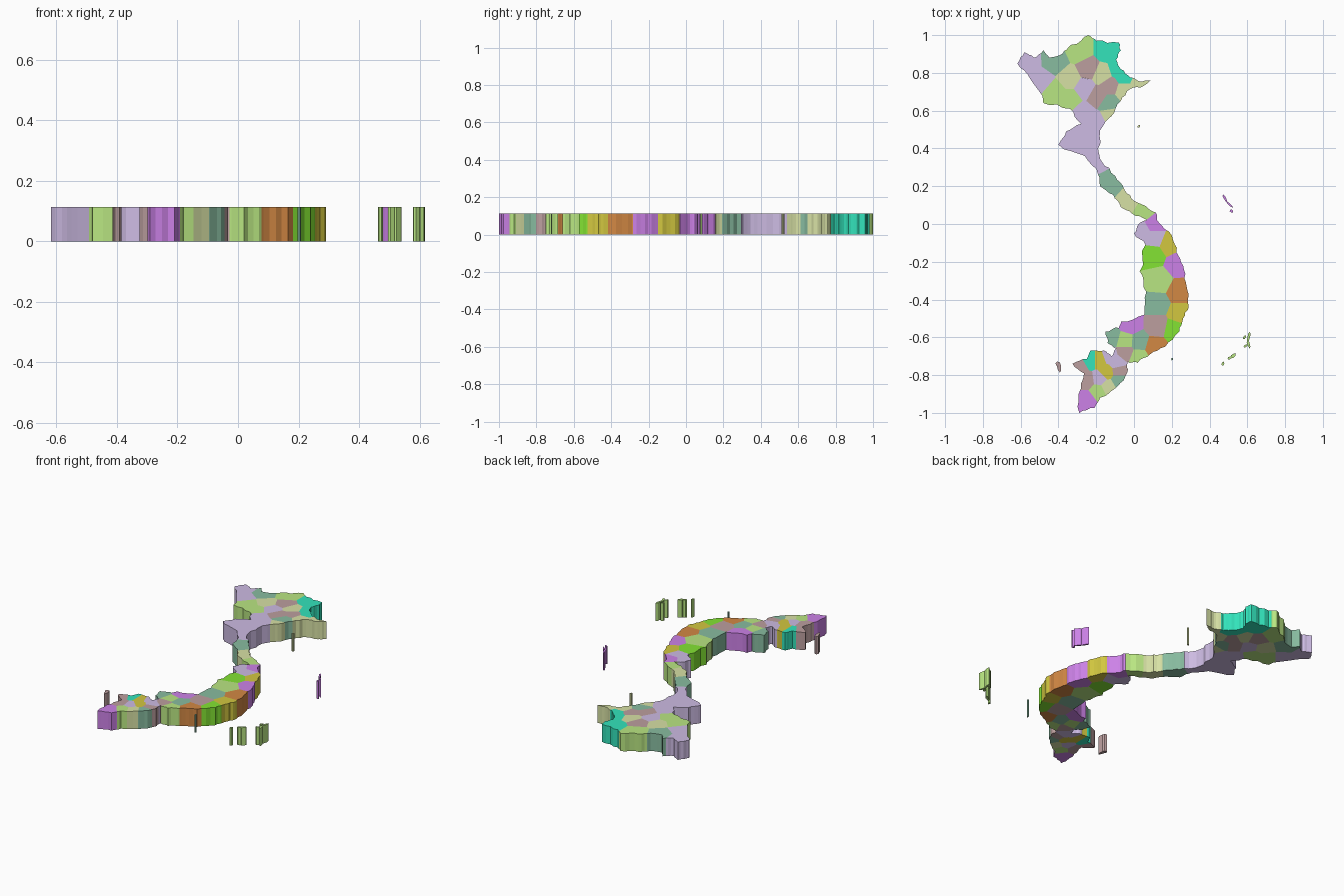
import bpy, bmesh, random
from mathutils import Vector

if "Cube" in bpy.data.objects:
    bpy.data.objects.remove(bpy.data.objects["Cube"])

random.seed(4)
HEIGHT = 0.113

# ---------- ten flat colours ----------
COLOURS = {
    "lavender": "CDBBE3", "light_green": "B9E682", "sage": "88BCA0", "khaki": "D7E1A5",
    "teal": "33E3BB", "mauve": "BC9F9F", "purple": "CD82E8", "lime": "83E333",
    "ochre": "D28844", "mustard": "D2C740",
}


def linear(h):
    c = int(h, 16) / 255
    return c / 12.92 if c <= 0.04045 else ((c + 0.055) / 1.055) ** 2.4


MATS = {}
for name, h in COLOURS.items():
    m = bpy.data.materials.new(name)
    m.diffuse_color = (linear(h[0:2]), linear(h[2:4]), linear(h[4:6]), 1)
    m.use_nodes = True
    m.node_tree.nodes["Principled BSDF"].inputs["Base Color"].default_value = m.diffuse_color
    MATS[name] = m

# ---------- mainland outline, clockwise from the north tip ----------
OUTLINE = [
    (-.24, 1), (-.20, .97), (-.08, .96), (-.07, .92), (-.095, .87), (-.07, .82), (-.02, .775),
    (.03, .755), (.09, .76), (.05, .73), (-.02, .715), (-.07, .65), (-.12, .57), (-.16, .525),
    (-.19, .40), (-.17, .33), (-.10, .255), (-.05, .18), (.005, .12), (.115, .06), (.13, .01),
    (.20, -.06), (.225, -.15), (.26, -.22), (.275, -.31), (.29, -.44), (.26, -.50), (.24, -.57),
    (.165, -.65), (.085, -.69), (.02, -.735), (-.035, -.73), (-.035, -.785), (-.07, -.84),
    (-.18, -.92), (-.21, -.975), (-.29, -1), (-.28, -.87), (-.265, -.79), (-.325, -.74),
    (-.25, -.715), (-.23, -.67), (-.16, -.67), (-.12, -.70), (-.095, -.66), (-.14, -.63),
    (-.15, -.57), (-.08, -.55), (-.07, -.515), (.055, -.48), (.065, -.36), (.03, -.25),
    (.06, -.11), (.00, -.05), (.025, 0), (.07, .02), (-.01, .055), (-.07, .09), (-.11, .155),
    (-.18, .20), (-.19, .26), (-.26, .36), (-.40, .42), (-.36, .49), (-.28, .53), (-.34, .61),
    (-.48, .64), (-.55, .77), (-.618, .85), (-.58, .91), (-.53, .88), (-.48, .92), (-.45, .88),
    (-.38, .90), (-.33, .95),
]

# ---------- province centres for each colour ----------
CENTRES = {
    "lavender": [(-.56, .85), (-.49, .76), (-.26, .72), (-.27, .585), (-.26, .45), (-.20, .535),
                 (-.2, .34), (.04, -.04), (.11, -.075), (-.13, -.70), (-.09, -.735), (-.18, -.82)],
    "light_green": [(-.42, .70), (-.34, .66), (-.29, .92), (.055, .07), (.13, -.30),
                    (-.045, -.62), (.02, -.705), (-.19, -.885)],
    "sage": [(-.42, .86), (-.13, .64), (-.13, .21), (.12, -.425), (-.12, -.60), (.025, -.625),
             (-.08, -.825)],
    "khaki": [(-.34, .77), (-.17, .79), (.03, .75), (-.05, .705), (-.12, .575), (-.03, .12),
              (-.14, -.86)],
    "teal": [(-.14, .92), (-.08, .82), (-.05, .785)],
    "mauve": [(-.24, .82), (-.13, .73), (-.19, .68), (.12, -.54), (-.045, -.68), (-.29, -.755),
              (-.25, -.83), (-.08, -.78)],
    "purple": [(.11, 0), (.235, -.21), (-.02, -.535), (-.25, -.93)],
    "lime": [(.10, -.16), (.215, -.56)],
    "ochre": [(.245, -.36), (.11, -.65)],
    "mustard": [(.185, -.105), (.245, -.475), (-.185, -.72), (-.145, -.785)],
}
CENTRES["teal"].append((-.23, -.72))


def roughen(pts, amount):
    """Add a slightly displaced point in the middle of each coast edge."""
    out = []
    for a, b in zip(pts, pts[1:] + pts[:1]):
        a, b = Vector(a), Vector(b)
        d = b - a
        out += [a, (a + b) / 2 + Vector((-d.y, d.x)) * random.uniform(-amount, amount)]
    return out


def flat_shape(pts):
    bm = bmesh.new()
    f = bm.faces.new([bm.verts.new((p[0], p[1], 0)) for p in pts])
    f.normal_update()
    if f.normal.z < 0:
        f.normal_flip()
    bmesh.ops.triangulate(bm, faces=bm.faces[:])
    return bm


def raise_block(bm, name, colour):
    """Merge the flat triangles and extrude them to a solid block."""
    bmesh.ops.dissolve_limit(bm, angle_limit=0.001, verts=bm.verts[:], edges=bm.edges[:])
    r = bmesh.ops.extrude_face_region(bm, geom=bm.faces[:])
    top = [g for g in r["geom"] if isinstance(g, bmesh.types.BMVert)]
    bmesh.ops.translate(bm, verts=top, vec=(0, 0, HEIGHT))
    bmesh.ops.recalc_face_normals(bm, faces=bm.faces[:])
    me = bpy.data.meshes.new(name)
    bm.to_mesh(me)
    bm.free()
    me.materials.append(MATS[colour])
    bpy.context.collection.objects.link(bpy.data.objects.new(name, me))


# ---------- provinces: the land cut halfway between neighbouring centres ----------
land = flat_shape(roughen(roughen(OUTLINE, 0.07), 0.16))
seeds = [(Vector((x, y, 0)), c) for c, pts in CENTRES.items() for x, y in pts]
for p, colour in seeds:
    bm = land.copy()
    for q, other in sorted(seeds, key=lambda s: (s[0] - p).length):
        if q == p or not bm.faces:
            continue
        bmesh.ops.bisect_plane(bm, geom=bm.verts[:] + bm.edges[:] + bm.faces[:], dist=1e-6,
                               plane_co=(p + q) / 2, plane_no=(q - p).normalized(),
                               clear_outer=True)
    if bm.faces:
        raise_block(bm, colour + "_province", colour)
    else:
        bm.free()
land.free()

# ---------- islands: slivers from start to end with a width ----------
ISLANDS = [
    ("purple", (.47, .157), (.495, .11), .012), ("purple", (.49, .118), (.525, .085), .010),
    ("purple", (.508, .075), (.524, .062), .014),
    ("light_green", (.614, -.57), (.600, -.63), .014),
    ("light_green", (.600, -.615), (.614, -.66), .014),
    ("light_green", (.578, -.608), (.594, -.590), .012),
    ("light_green", (.580, -.652), (.602, -.638), .013),
    ("light_green", (.512, -.708), (.54, -.685), .018),
    ("light_green", (.495, -.715), (.52, -.703), .014),
    ("light_green", (.466, -.75), (.476, -.728), .014),
    ("mauve", (-.415, -.738), (-.388, -.742), .022), ("mauve", (-.400, -.735), (-.392, -.787), .022),
    ("sage", (.196, -.715), (.208, -.715), .014), ("khaki", (.02, .52), (.032, .515), .016),
]
for colour, a, b, w in ISLANDS:
    a, b = Vector(a), Vector(b)
    d = b - a
    n = Vector((-d.y, d.x)).normalized() * w / 2
    shape = [a, a + d * .25 + n, a + d * .75 + n * .8, b, a + d * .7 - n * .8, a + d * .2 - n]
    raise_block(flat_shape(shape), colour + "_island", colour)
